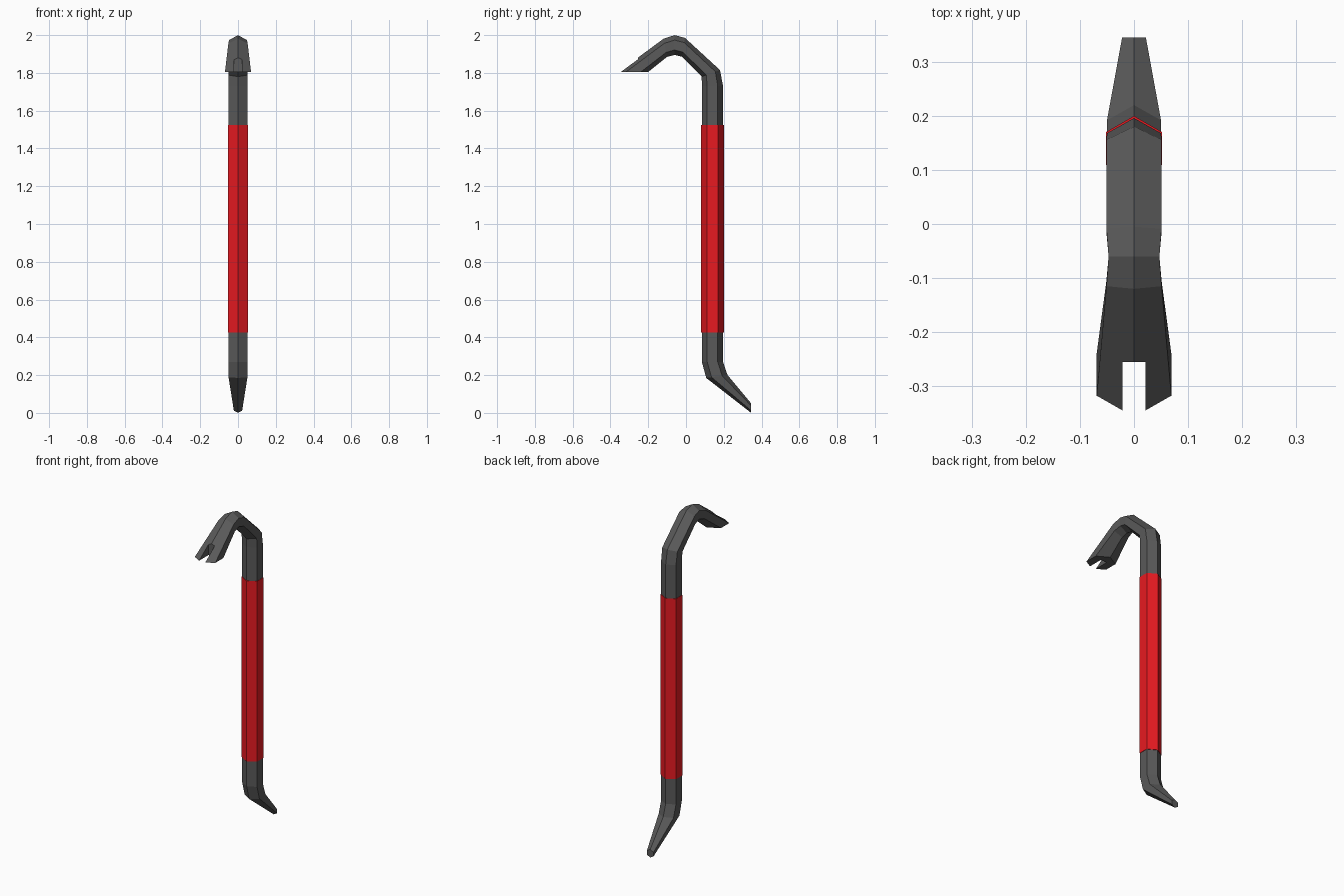
import bpy, bmesh

if "Cube" in bpy.data.objects:
    bpy.data.objects.remove(bpy.data.objects["Cube"])


def material(name, color):
    m = bpy.data.materials.new(name)
    m.diffuse_color = color
    m.use_nodes = True
    m.node_tree.nodes["Principled BSDF"].inputs["Base Color"].default_value = m.diffuse_color
    return m


def loft(name, sections, mat):
    """Hexagonal sections: outer ridge (y,z), inner ridge (y,z), half width."""
    bm = bmesh.new()
    rings = []
    for (oy, oz), (iy, iz), w in sections:
        ring = []
        for sx, t in ((0, 0), (1, .25), (1, .75), (0, 1), (-1, .75), (-1, .25)):
            ring.append(bm.verts.new((sx * w, oy + (iy - oy) * t, oz + (iz - oz) * t)))
        rings.append(ring)
    for a, b in zip(rings, rings[1:]):
        for i in range(6):
            j = (i + 1) % 6
            bm.faces.new((a[i], a[j], b[j], b[i]))
    bm.faces.new(rings[0])
    bm.faces.new(rings[-1])
    bmesh.ops.recalc_face_normals(bm, faces=bm.faces)
    me = bpy.data.meshes.new(name)
    bm.to_mesh(me)
    bm.free()
    me.materials.append(mat)
    ob = bpy.data.objects.new(name, me)
    bpy.context.collection.objects.link(ob)
    return ob


steel = material("dark_steel", (0.1, 0.1, 0.1, 1))
red = material("red_grip", (0.8, 0.01, 0.015, 1))

# Steel bar, from the bottom pry tip up over the hook to the claw
bar = loft("steel_bar", [
    ((0.345, 0.05), (0.345, 0.0), 0.022),
    ((0.22, 0.20), (0.107, 0.185), 0.05),
    ((0.196, 0.27), (0.084, 0.27), 0.05),
    ((0.196, 1.73), (0.084, 1.73), 0.05),
    ((0.18, 1.815), (0.083, 1.78), 0.051),
    ((-0.005, 1.985), (-0.02, 1.885), 0.051),
    ((-0.06, 2.0), (-0.06, 1.895), 0.047),
    ((-0.12, 1.98), (-0.10, 1.885), 0.051),
    ((-0.357, 1.805), (-0.20, 1.805), 0.069),
], steel)

# Nail slot in the claw
bpy.ops.mesh.primitive_cube_add(size=1, location=(0, -0.355, 1.85))
cutter = bpy.context.object
cutter.name = "slot_cutter"
cutter.scale = (0.042, 0.2, 0.3)
cutter.hide_render = True
cutter.display_type = 'WIRE'
cut = bar.modifiers.new("nail_slot", 'BOOLEAN')
cut.operation = 'DIFFERENCE'
cut.solver = 'EXACT'
cut.object = cutter

# Red sleeve around the shaft
loft("grip_sleeve", [((0.2, z), (0.08, z), 0.052) for z in (0.425, 1.525)], red)
